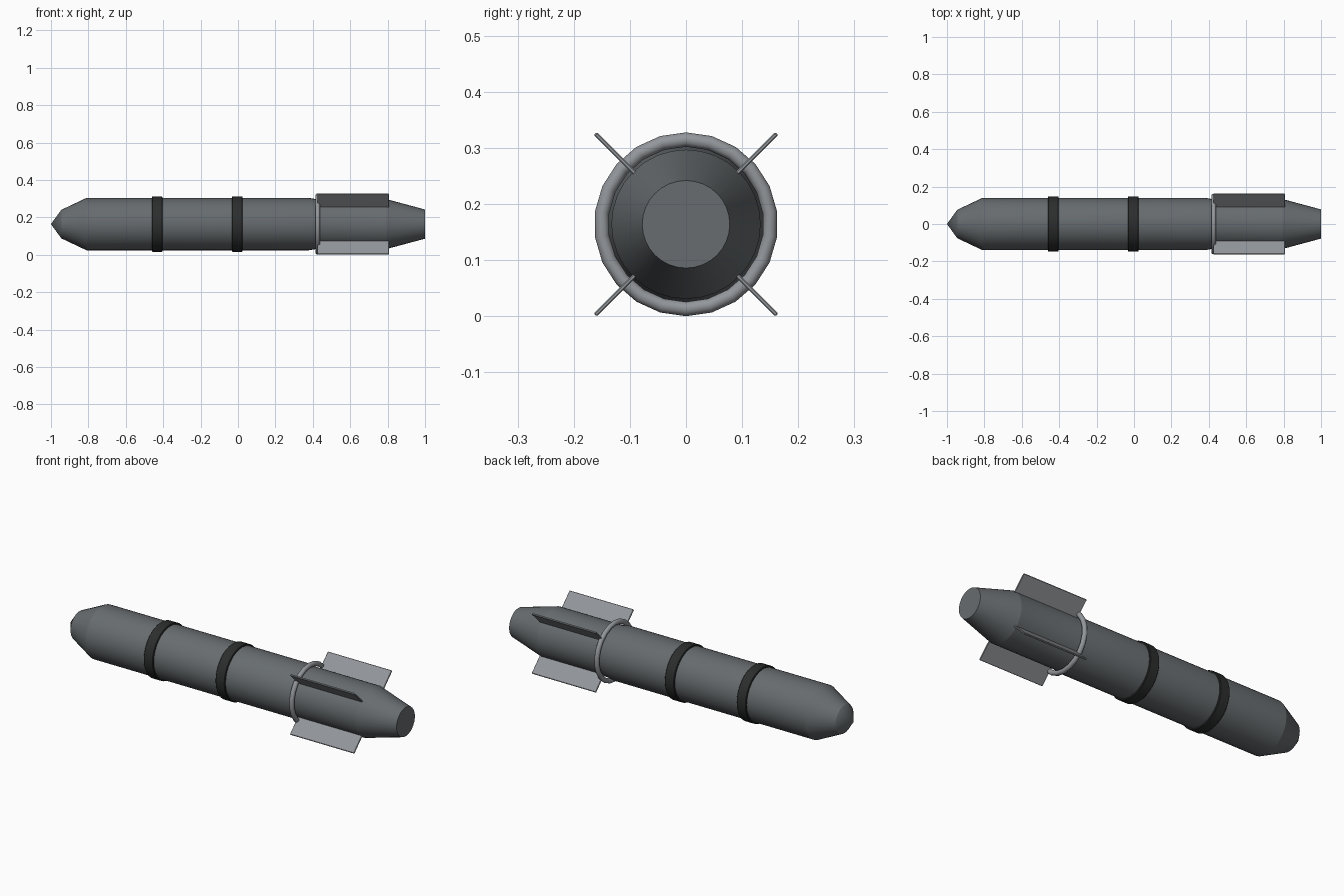
import bpy, bmesh, math
from mathutils import Matrix, Vector

if "Cube" in bpy.data.objects:
    bpy.data.objects.remove(bpy.data.objects["Cube"])

AXIS_Z = 0.164


def material(name, rgb):
    m = bpy.data.materials.new(name)
    m.diffuse_color = (*rgb, 1)
    m.use_nodes = True
    m.node_tree.nodes["Principled BSDF"].inputs["Base Color"].default_value = m.diffuse_color
    return m


body_grey = material("body grey", (0.135, 0.15, 0.158))
light_grey = material("light grey", (0.29, 0.305, 0.325))
band_black = material("band black", (0.025, 0.026, 0.026))


def finish(name, bm, mat, angle=25):
    bmesh.ops.recalc_face_normals(bm, faces=bm.faces)
    me = bpy.data.meshes.new(name)
    bm.to_mesh(me)
    bm.free()
    me.materials.append(mat)
    ob = bpy.data.objects.new(name, me)
    ob.location.z = AXIS_Z
    bpy.context.collection.objects.link(ob)
    bpy.ops.object.select_all(action='DESELECT')
    ob.select_set(True)
    bpy.context.view_layer.objects.active = ob
    bpy.ops.object.shade_smooth_by_angle(angle=math.radians(angle))
    return ob


def lathe(name, profile, sides, mat, closed=False, angle=25):
    """Turn (x, radius) points about the x axis."""
    bm = bmesh.new()
    rings = []
    for x, r in profile:
        if r == 0:
            rings.append([bm.verts.new((x, 0, 0))] * sides)
        else:
            rings.append([bm.verts.new((x, r * math.sin(a), r * math.cos(a)))
                          for a in (2 * math.pi * i / sides for i in range(sides))])
    pairs = list(zip(rings, rings[1:]))
    if closed:
        pairs.append((rings[-1], rings[0]))
    for a, b in pairs:
        for i in range(sides):
            j = (i + 1) % sides
            quad = list(dict.fromkeys((a[i], a[j], b[j], b[i])))
            bm.faces.new(quad)
    return finish(name, bm, mat, angle)


# Body with stepped nose cone, slimmer tail and tapered nozzle
lathe("body", [(-1, 0), (-0.945, 0.076), (-0.81, 0.14), (0.38, 0.14),
               (0.42, 0.133), (0.795, 0.133), (1, 0.078), (1, 0)], 32, body_grey, angle=14)

# Two dark straps
for n, x in enumerate((-0.432, -0.004)):
    h = 0.028
    lathe(f"strap_{n + 1}", [(x - h, 0.138), (x - h, 0.145), (x - h + 0.003, 0.148),
                             (x + h - 0.003, 0.148), (x + h, 0.145), (x + h, 0.138)],
          32, band_black, closed=True)

# Round collar in front of the fins
tube = [(0.426 + 0.0128 * math.cos(t), 0.151 + 0.0128 * math.sin(t))
        for t in (2 * math.pi * k / 12 for k in range(12))]
lathe("collar_ring", tube, 22, light_grey, closed=True, angle=40)

# Four diagonal fins with softened edges
for n in range(4):
    bm = bmesh.new()
    bmesh.ops.create_cube(bm, size=1)
    inner, outer = 0.125, 0.2285
    bm.transform(Matrix.Translation((0.615, 0, (inner + outer) / 2)) @
                 Matrix.Diagonal((0.382, 0.008, outer - inner, 1)))
    bmesh.ops.bevel(bm, geom=list(bm.edges), offset=0.002, segments=1, affect='EDGES')
    bm.transform(Matrix.Rotation(math.radians(45 + 90 * n), 4, 'X'))
    finish(f"fin_{n + 1}", bm, light_grey)
